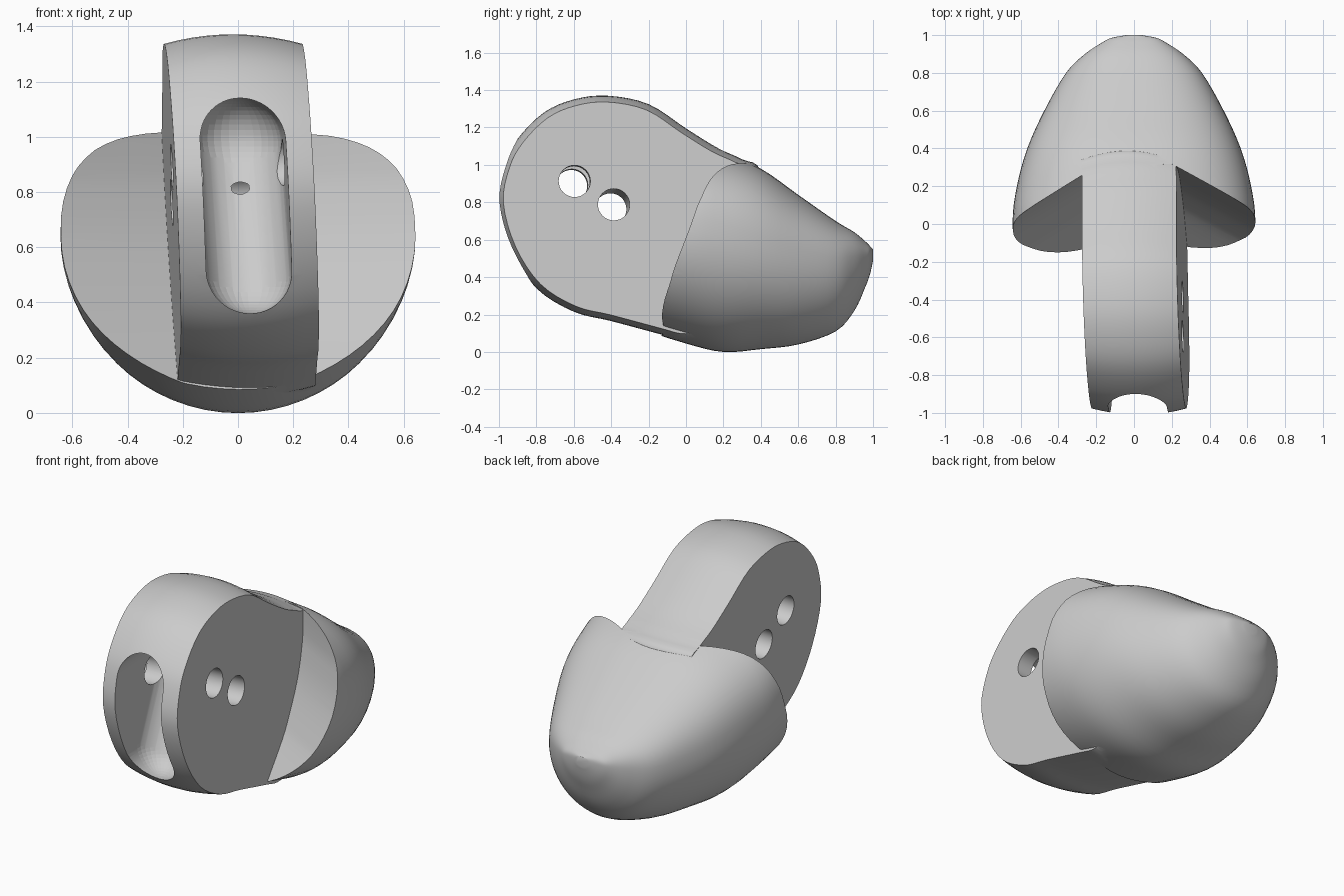
import bpy, bmesh, math

cube = bpy.data.objects.get("Cube")
if cube:
    bpy.data.objects.remove(cube, do_unlink=True)

grey = bpy.data.materials.new("plain grey")
grey.use_nodes = True
colour = (0.6, 0.6, 0.6, 1)
grey.diffuse_color = colour
grey.node_tree.nodes["Principled BSDF"].inputs["Base Color"].default_value = colour


def spline(pts, steps, closed):
    """Smooth curve through points of any dimension."""
    n, out = len(pts), []
    pick = (lambda i: pts[i % n]) if closed else (lambda i: pts[min(max(i, 0), n - 1)])
    for i in range(n if closed else n - 1):
        a, b, c, d = (pick(i + k) for k in (-1, 0, 1, 2))
        for s in range(steps):
            t = s / steps
            out.append(tuple(
                q + t / 2 * (r - p + t * (2*p - 5*q + 4*r - u + t * (3*(q - r) + u - p)))
                for p, q, r, u in zip(a, b, c, d)))
    return out if closed else out + [pts[-1]]


def lean(x, y, z):
    """The upright slab is slightly turned and tilted against the body."""
    return (x + 0.0335 - 0.035 * y - 0.05 * z, y, z)


def finish(name, bm):
    bmesh.ops.recalc_face_normals(bm, faces=bm.faces)
    mesh = bpy.data.meshes.new(name)
    bm.to_mesh(mesh)
    bm.free()
    mesh.materials.append(grey)
    ob = bpy.data.objects.new(name, mesh)
    bpy.context.collection.objects.link(ob)
    return ob


def loft(name, rings):
    """Skin a row of equal rings and cap both ends."""
    bm = bmesh.new()
    rows = [[bm.verts.new(p) for p in ring] for ring in rings]
    n = len(rows[0])
    for a, b in zip(rows, rows[1:]):
        for i in range(n):
            j = (i + 1) % n
            bm.faces.new((a[i], a[j], b[j], b[i]))
    bm.faces.new(rows[0])
    bm.faces.new(rows[-1])
    return finish(name, bm)


def combine(ob, other, operation):
    mod = ob.modifiers.new(operation, "BOOLEAN")
    mod.operation, mod.solver, mod.object = operation, "EXACT", other
    bpy.context.view_layer.objects.active = ob
    bpy.ops.object.modifier_apply(modifier=mod.name)
    bpy.data.objects.remove(other, do_unlink=True)


# Rounded body: y, half width, bottom, widest height, top
sections = [(-0.3, 0.62, 0.14, 0.62, 1.05), (0, 0.643, 0.045, 0.64, 1.11),
            (0.2, 0.62, 0, 0.61, 1.06), (0.4, 0.565, 0.015, 0.56, 0.98),
            (0.6, 0.475, 0.04, 0.5, 0.84), (0.8, 0.36, 0.11, 0.47, 0.7),
            (0.9, 0.26, 0.22, 0.49, 0.64), (0.96, 0.17, 0.35, 0.51, 0.59),
            (0.985, 0.12, 0.42, 0.52, 0.565), (1, 0.04, 0.49, 0.52, 0.55)]


def body_ring(y, half, low, mid, top, count=64):
    ring = []
    for i in range(count):
        a = math.tau * i / count
        c, s = math.cos(a), math.sin(a)
        power, height = (0.8, top - mid) if s > 0 else (1, mid - low)
        ring.append((math.copysign(abs(c) ** power, c) * half, y,
                     mid + math.copysign(abs(s) ** power, s) * height))
    return ring


body = loft("body", [body_ring(*s) for s in spline(sections, 4, False)])

# Hollowed front of the body, swept back towards the slab
hollow = spline([(-0.45, -0.3), (-0.25, -0.02), (-0.12, 0.13), (0.04, 0.32), (0.106, 0.42),
                 (0.2, 0.6), (0.255, 0.77), (0.28, 0.95), (0.29, 1.5)], 4, False)
rings = []
for x in (-1, -0.2, 0.2, 1):
    shift = 0.035 * x - 0.58 * (abs(x) - 0.25)
    rings.append([(x, y + shift, z) for y, z in hollow] + [(x, -2, 1.5), (x, -2, -0.3)])
combine(body, loft("hollow_cutter", rings), "DIFFERENCE")

# Upright slab with a slightly crowned rim
outline = spline([(-1.01, 0.8), (-0.975, 1), (-0.9, 1.14), (-0.76, 1.28), (-0.6, 1.35),
                  (-0.42, 1.37), (-0.2, 1.325), (0, 1.195), (0.17, 1.09), (0.3, 1.03),
                  (0.4, 0.96), (0.42, 0.6), (0.2, 0.2), (0.08, 0.08), (0, 0.06),
                  (-0.12, 0.09), (-0.4, 0.165), (-0.6, 0.215), (-0.8, 0.34),
                  (-0.94, 0.55)], 4, True)
rings = []
for k in range(-5, 6):
    t = k / 5
    size = 1 - 0.055 * t * t
    rings.append([lean(0.25 * t, -0.4 + (y + 0.4) * size, 0.75 + (z - 0.75) * size)
                  for y, z in outline])
combine(body, loft("slab", rings), "UNION")

# Round-ended slot, deeper towards the top
bm = bmesh.new()
for y, z in ((-0.8, 0.515), (-0.55, 0.985), (-1.4, 0.515), (-1.4, 0.985)):
    ball = bmesh.ops.create_uvsphere(bm, u_segments=32, v_segments=24, radius=0.155)
    for v in ball["verts"]:
        v.co = lean(v.co.x, v.co.y + y, v.co.z + z)
hull = bmesh.ops.convex_hull(bm, input=bm.verts)
inside = {g for g in hull["geom_interior"] + hull["geom_unused"]
          if isinstance(g, bmesh.types.BMVert)}
bmesh.ops.delete(bm, geom=list(inside), context="VERTS")
combine(body, finish("slot_cutter", bm), "DIFFERENCE")

# Two round holes through the slab
for cy, cz in ((-0.605, 0.9), (-0.395, 0.775)):
    rings = [[(x, cy + 0.035 * x + 0.085 * math.cos(math.tau * i / 32),
               cz + 0.05 * x + 0.085 * math.sin(math.tau * i / 32)) for i in range(32)]
             for x in (-0.6, 0.6)]
    combine(body, loft("hole_cutter", rings), "DIFFERENCE")

bpy.ops.object.select_all(action="DESELECT")
body.select_set(True)
bpy.context.view_layer.objects.active = body
bpy.ops.object.shade_smooth_by_angle(angle=math.radians(35))
